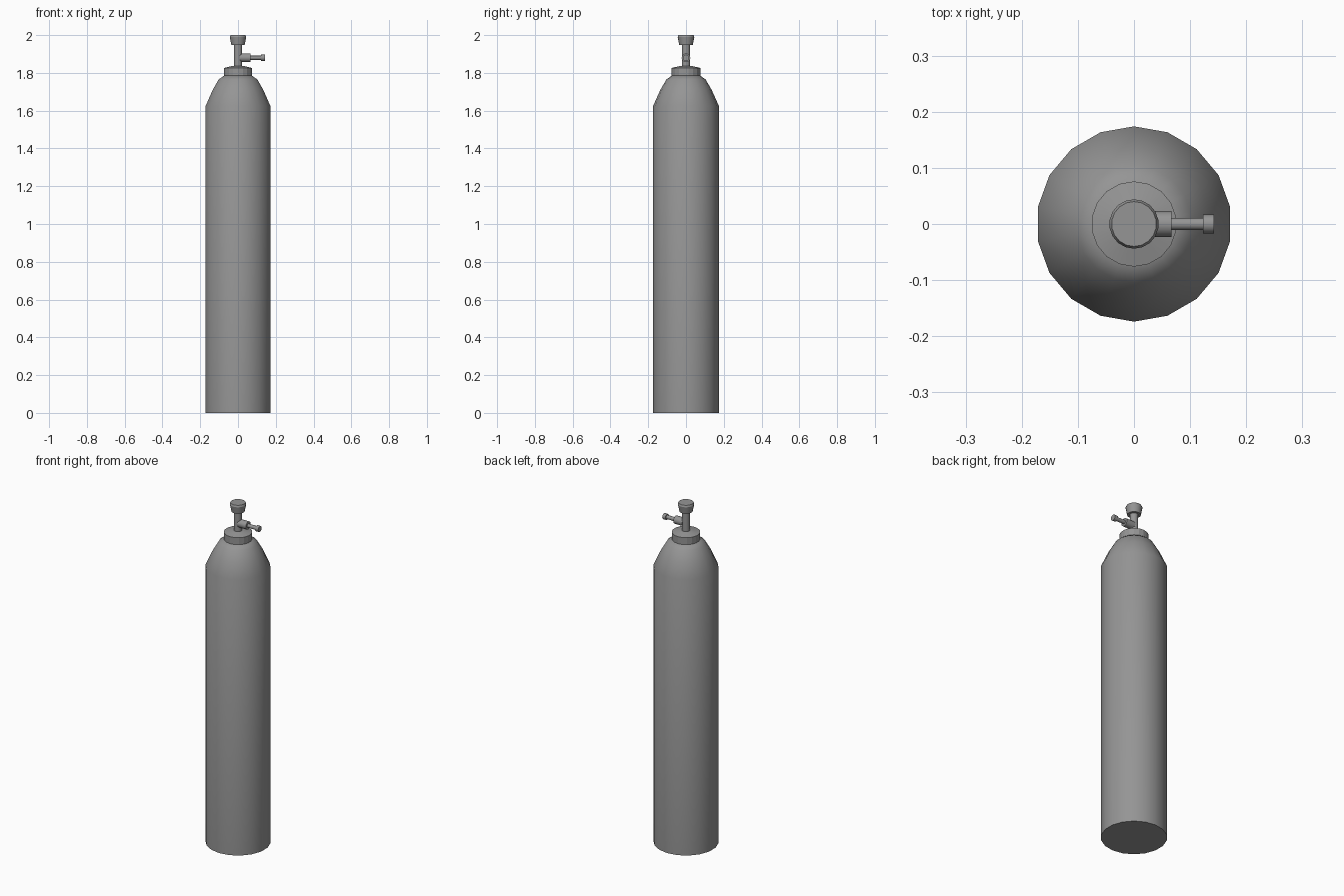
import bpy, math
from mathutils import Matrix

cube = bpy.data.objects.get("Cube")
if cube:
    bpy.data.objects.remove(cube)

grey = bpy.data.materials.new("grey_metal")
grey.use_nodes = True
colour = (0.3, 0.3, 0.3, 1)
grey.diffuse_color = colour
grey.node_tree.nodes["Principled BSDF"].inputs["Base Color"].default_value = colour


def lathe(name, profile, sides, matrix=Matrix(), smooth=40):
    """Closed turned solid from (radius, height) pairs, first vertex on the y axis."""
    verts, faces = [], []
    for r, z in profile:
        for i in range(sides):
            a = math.pi / 2 + math.tau * i / sides
            verts.append(matrix @ Matrix.Translation((r * math.cos(a), r * math.sin(a), z)).translation)
    for k in range(len(profile) - 1):
        for i in range(sides):
            j = (i + 1) % sides
            a, b = k * sides, (k + 1) * sides
            faces.append((a + i, a + j, b + j, b + i))
    last = (len(profile) - 1) * sides
    faces.append(tuple(reversed(range(sides))))
    faces.append(tuple(range(last, last + sides)))
    mesh = bpy.data.meshes.new(name)
    mesh.from_pydata(verts, [], faces)
    mesh.materials.append(grey)
    obj = bpy.data.objects.new(name, mesh)
    bpy.context.collection.objects.link(obj)
    bpy.ops.object.select_all(action="DESELECT")
    obj.select_set(True)
    bpy.context.view_layer.objects.active = obj
    bpy.ops.object.shade_smooth_by_angle(angle=math.radians(smooth))
    return obj


# Tank with rounded shoulder
lathe("tank_body", [(0.174, 0), (0.174, 1.625), (0.136, 1.71),
                    (0.104, 1.765), (0.076, 1.785)], 18)

# Neck collar with a gently sloped top
lathe("neck_collar", [(0.076, 1.78), (0.076, 1.826), (0.03, 1.837)], 18, smooth=12)

# Valve stem and its flared cap
lathe("valve_stem", [(0.022, 1.83), (0.022, 1.96)], 18)
lathe("valve_cap", [(0.036, 1.948), (0.044, 1.99), (0.04, 2.0)], 18, smooth=30)

# Side outlet, spindle and knob pointing to +x
sideways = Matrix.Translation((0, 0, 1.88)) @ Matrix.Rotation(math.pi / 2, 4, "Y")
lathe("side_outlet", [(0.023, 0.01), (0.023, 0.067)], 16, sideways)
lathe("side_spindle", [(0.011, 0.06), (0.011, 0.13)], 12, sideways)
lathe("side_knob", [(0.017, 0.123), (0.017, 0.143)], 12, sideways)
